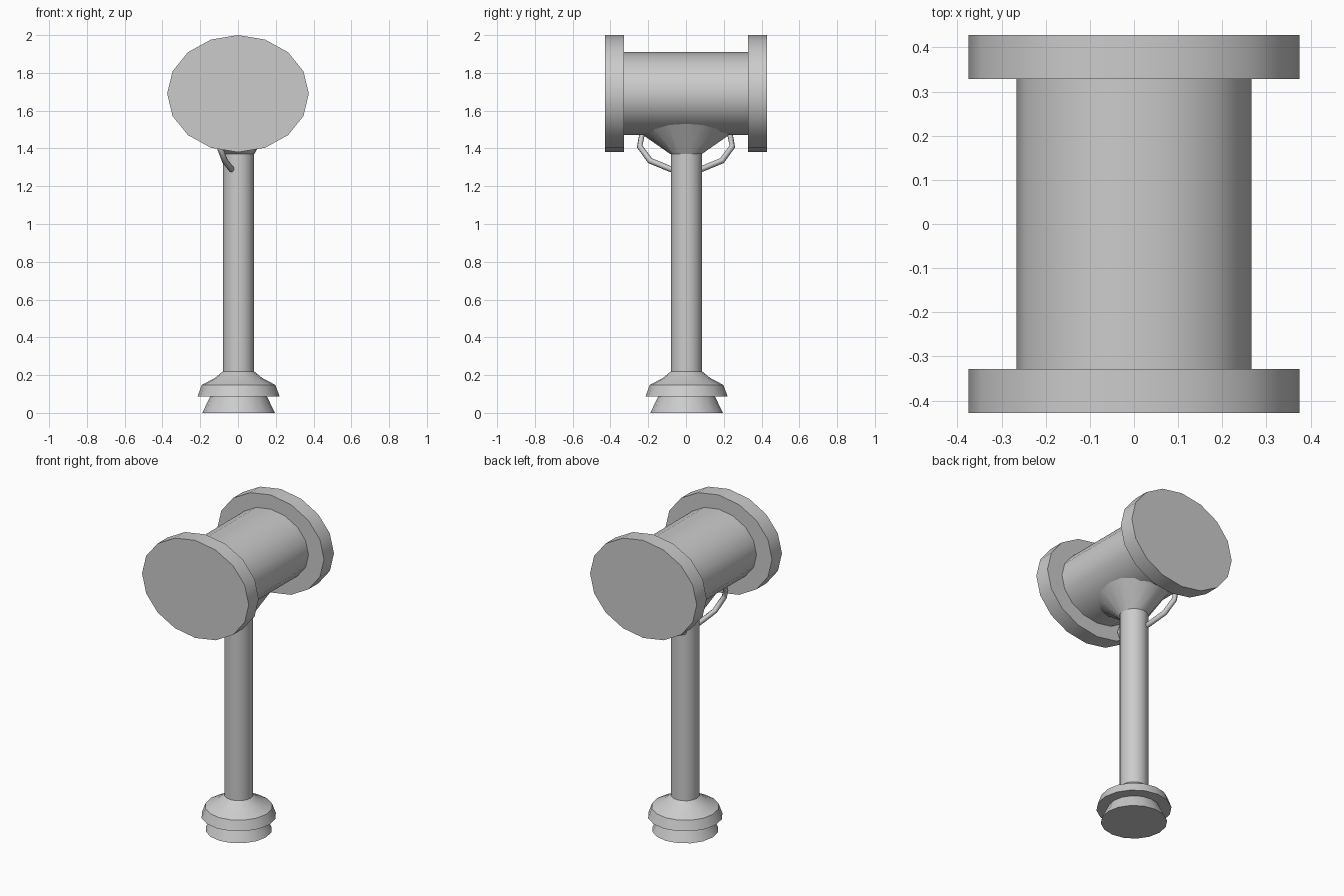
import bpy, bmesh
from math import sin, cos, pi, sqrt

if "Cube" in bpy.data.objects:
    bpy.data.objects.remove(bpy.data.objects["Cube"])

SIDES = 16


def ring(bm, fn):
    """One closed loop of verts; fn maps an angle to a position."""
    return [bm.verts.new(fn(2 * pi * i / SIDES)) for i in range(SIDES)]


def loft(name, fns, caps=True):
    """Skin a series of rings into one smooth-by-angle object."""
    bm = bmesh.new()
    rings = [ring(bm, f) for f in fns]
    for a, b in zip(rings, rings[1:]):
        for i in range(SIDES):
            j = (i + 1) % SIDES
            bm.faces.new((a[i], a[j], b[j], b[i]))
    if caps:
        bm.faces.new(rings[0])
        bm.faces.new(rings[-1])
    bmesh.ops.recalc_face_normals(bm, faces=bm.faces)
    me = bpy.data.meshes.new(name)
    bm.to_mesh(me)
    bm.free()
    ob = bpy.data.objects.new(name, me)
    bpy.context.collection.objects.link(ob)
    smooth(ob)
    return ob


def smooth(ob):
    bpy.ops.object.select_all(action='DESELECT')
    ob.select_set(True)
    bpy.context.view_layer.objects.active = ob
    bpy.ops.object.shade_smooth_by_angle(angle=0.61)


def flat_ring(r, z):
    return lambda a: (0.003 + r * cos(a), 0.003 + r * sin(a), z)


# Head: oval drum with a wide flange at each end
HZ = 1.69


def head_ring(k, y):
    return lambda a: (0.375 * k * cos(a), y, HZ + 0.31 * k * sin(a))


loft("hammer_head", [head_ring(k, y) for k, y in (
    (1, -0.428), (1, -0.328), (0.71, -0.328),
    (0.71, 0.328), (1, 0.328), (1, 0.428))])

# Handle shaft
loft("handle", [flat_ring(0.083, 0.2), flat_ring(0.083, 1.5)])

# Stepped pommel
loft("pommel", [flat_ring(r, z) for r, z in (
    (0.192, 0), (0.15, 0.088), (0.217, 0.088),
    (0.195, 0.148), (0.125, 0.185), (0.083, 0.22))])


# Saddle collar: flares from the round handle to the curved drum underside
def collar_ring(t):
    def f(a):
        x, y = 0.18 * cos(a), 0.235 * sin(a)
        top = HZ - 0.22 * sqrt(1 - (x / 0.266) ** 2) + 0.006
        return (0.003 + (1 - t) * 0.083 * cos(a) + t * x,
                (1 - t) * 0.083 * sin(a) + t * y,
                (1 - t) * 1.37 + t * top)
    return f


loft("collar", [collar_ring(t) for t in (0, 1)])

# Hand loop: thin tube hanging from the drum and passing through the handle
half = [(-0.12, 0.19, 1.51), (-0.115, 0.235, 1.465), (-0.098, 0.245, 1.41),
        (-0.07, 0.19, 1.335), (-0.035, 0.08, 1.29)]
path = half + [(x, -y, z) for x, y, z in reversed(half)]
cu = bpy.data.curves.new("hand_loop", 'CURVE')
cu.dimensions = '3D'
cu.bevel_depth = 0.016
cu.bevel_resolution = 1
cu.use_fill_caps = True
sp = cu.splines.new('POLY')
sp.points.add(len(path) - 1)
for p, co in zip(sp.points, path):
    p.co = (*co, 1)
loop = bpy.data.objects.new("hand_loop", cu)
bpy.context.collection.objects.link(loop)
